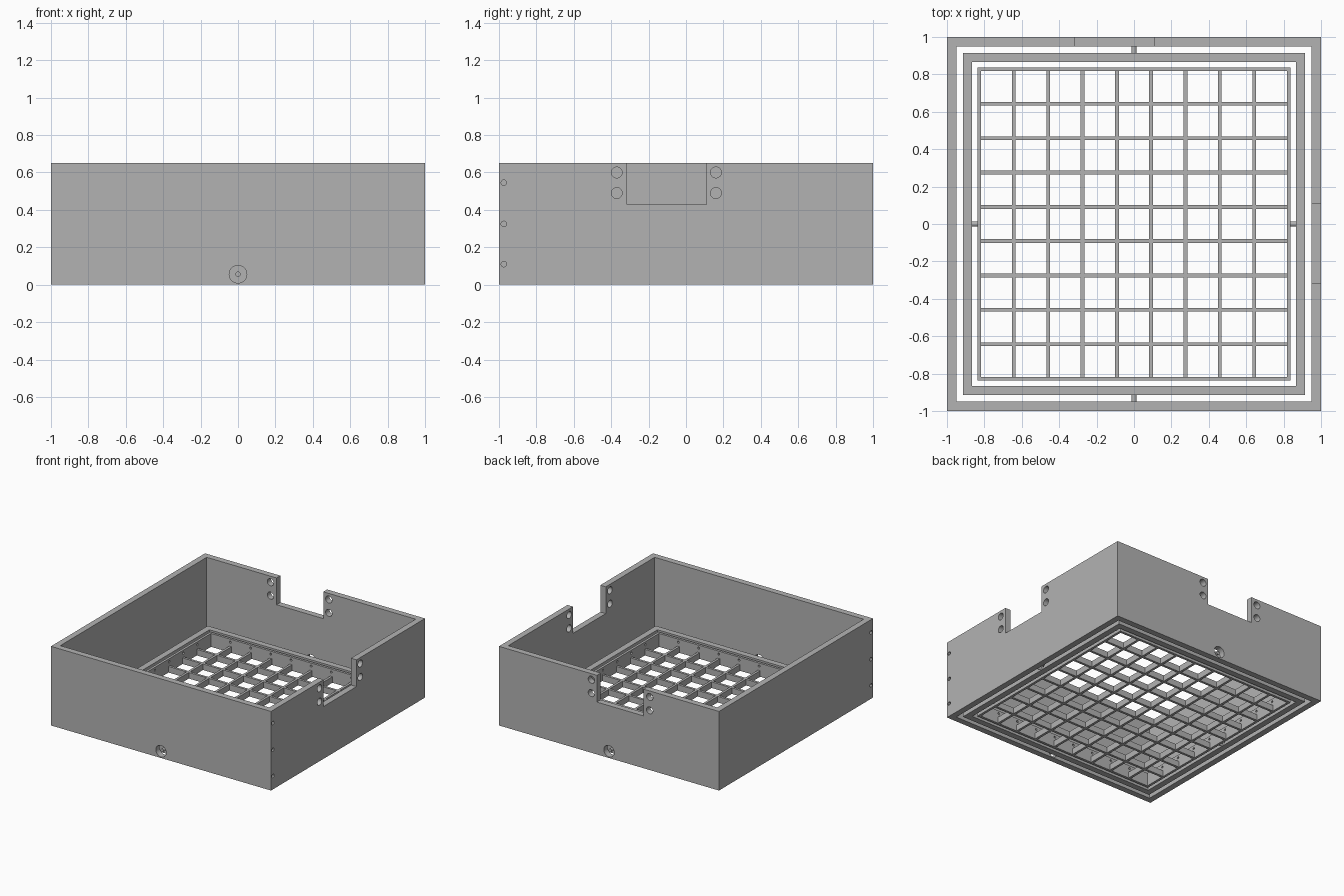
import bpy, bmesh, math
from mathutils import Matrix, Vector

if "Cube" in bpy.data.objects:
    bpy.data.objects.remove(bpy.data.objects["Cube"])

grey = bpy.data.materials.new("plain grey")
grey.diffuse_color = (0.45, 0.45, 0.45, 1)
grey.use_nodes = True
grey.node_tree.nodes["Principled BSDF"].inputs["Base Color"].default_value = grey.diffuse_color


def finish(name, bm):
    bmesh.ops.recalc_face_normals(bm, faces=bm.faces)
    me = bpy.data.meshes.new(name)
    bm.to_mesh(me)
    bm.free()
    me.materials.append(grey)
    ob = bpy.data.objects.new(name, me)
    bpy.context.collection.objects.link(ob)
    return ob


def add_box(bm, lo, hi):
    lo, hi = Vector(lo), Vector(hi)
    size = hi - lo
    bmesh.ops.create_cube(bm, size=1, matrix=Matrix.Translation((lo + hi) / 2) @ Matrix.Diagonal((*size, 1)))


def add_rod(bm, axis, a, b, across, z, r, seg=24):
    """Cylinder along x or y from a to b, at the given cross position and height."""
    mid = (a + b) / 2
    if axis == 'X':
        m = Matrix.Translation((mid, across, z)) @ Matrix.Rotation(math.pi / 2, 4, 'Y')
    else:
        m = Matrix.Translation((across, mid, z)) @ Matrix.Rotation(math.pi / 2, 4, 'X')
    bmesh.ops.create_cone(bm, cap_ends=True, segments=seg, radius1=r, radius2=r, depth=abs(b - a), matrix=m)


def square_ring(name, outer, inner, h):
    bm = bmesh.new()
    loops = []
    for s, z in ((outer, 0), (outer, h), (inner, h), (inner, 0)):
        loops.append([bm.verts.new((x * s, y * s, z)) for x, y in ((-1, -1), (1, -1), (1, 1), (-1, 1))])
    for i in range(4):
        p, q = loops[i], loops[(i + 1) % 4]
        for j in range(4):
            k = (j + 1) % 4
            bm.faces.new((p[j], p[k], q[k], q[j]))
    return finish(name, bm)


def cut(ob, bm):
    cutter = finish("cutter", bm)
    cutter.hide_render = True
    mod = ob.modifiers.new("cut", 'BOOLEAN')
    mod.operation = 'DIFFERENCE'
    mod.solver = 'EXACT'
    mod.use_self = True
    mod.object = cutter
    bpy.context.view_layer.objects.active = ob
    bpy.ops.object.modifier_apply(modifier="cut")
    bpy.data.objects.remove(cutter)


H = 0.11       # height of the inner rings
PZ = 0.056     # pivot height
SLATS = [s * (0.0915 + 0.1838 * i) for i in range(4) for s in (-1, 1)]

# Outer box walls with two notches, bolt holes, pivot holes and corner screw holes
walls = square_ring("outer_walls", 1.0, 0.95, 0.65)
bm = bmesh.new()
add_box(bm, (0.9, -0.315, 0.43), (1.1, 0.11, 0.8))
add_box(bm, (-0.315, 0.9, 0.43), (0.11, 1.1, 0.8))
for p in (-0.37, 0.16):
    for z in (0.49, 0.6):
        add_rod(bm, 'X', 0.9, 1.1, p, z, 0.029)
        add_rod(bm, 'Y', 0.9, 1.1, p, z, 0.029)
for s in (-1, 1):
    add_rod(bm, 'Y', s * 0.9, s * 1.1, 0, PZ, 0.047, 32)
    for z in (0.11, 0.325, 0.545):
        add_rod(bm, 'X', s * 0.97, s * 1.1, -0.974, z, 0.015, 12)
cut(walls, bm)

# Middle swivel ring with side pivot holes
ring = square_ring("swivel_ring", 0.915, 0.865, H)
bm = bmesh.new()
for s in (-1, 1):
    add_rod(bm, 'X', s * 0.83, s * 0.95, 0, PZ, 0.047, 32)
cut(ring, bm)

# Inner frame with a small hole above each slat end
frame = square_ring("inner_frame", 0.838, 0.818, H)
bm = bmesh.new()
for p in SLATS:
    for s in (-1, 1):
        add_rod(bm, 'X', s * 0.8, s * 0.85, p, 0.085, 0.009, 12)
        add_rod(bm, 'Y', s * 0.8, s * 0.85, p, 0.085, 0.009, 12)
cut(frame, bm)

# Crossed slats of the grid
for name, along_x in (("cross_slats", True), ("long_slats", False)):
    bm = bmesh.new()
    for p in SLATS:
        if along_x:
            add_box(bm, (-0.819, p - 0.01, 0), (0.819, p + 0.01, 0.05))
        else:
            add_box(bm, (p - 0.01, -0.819, 0), (p + 0.01, 0.819, 0.05))
    finish(name, bm)

# Pivot pins between walls, ring and frame
bm = bmesh.new()
for s in (-1, 1):
    add_rod(bm, 'Y', s * 0.9, s * 0.985, 0, PZ, 0.014)
    add_rod(bm, 'X', s * 0.83, s * 0.9, 0, PZ, 0.014)
pins = finish("pivot_pins", bm)

for ob in bpy.context.scene.objects:
    ob.select_set(True)
bpy.context.view_layer.objects.active = walls
bpy.ops.object.shade_smooth_by_angle(angle=math.radians(30))
